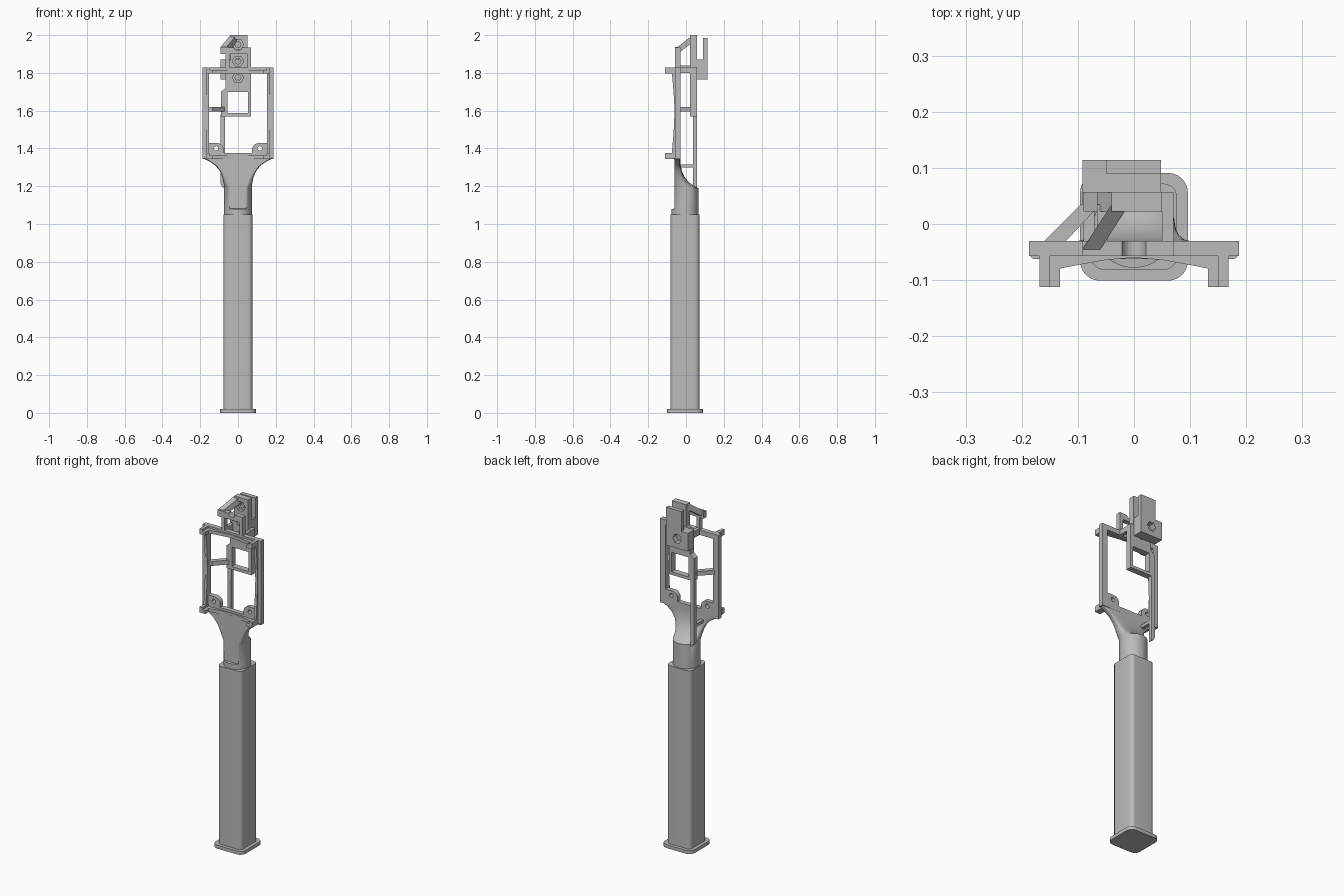
import bpy, bmesh, math
from mathutils import Vector

cube = bpy.data.objects.get("Cube")
if cube:
    bpy.data.objects.remove(cube)

GREY = (0.5, 0.5, 0.5, 1)
mat = bpy.data.materials.new("matte grey")
mat.use_nodes = True
mat.diffuse_color = GREY
mat.node_tree.nodes["Principled BSDF"].inputs["Base Color"].default_value = GREY


def loft(name, sections, smooth=False):
    """Skin a closed solid through rings that have equal point counts."""
    bm = bmesh.new()
    rings = [[bm.verts.new(p) for p in s] for s in sections]
    n = len(rings[0])
    for a, b in zip(rings, rings[1:]):
        for i in range(n):
            j = (i + 1) % n
            bm.faces.new((a[i], a[j], b[j], b[i]))
    bm.faces.new(rings[0][::-1])
    bm.faces.new(rings[-1])
    bmesh.ops.recalc_face_normals(bm, faces=bm.faces)
    mesh = bpy.data.meshes.new(name)
    bm.to_mesh(mesh)
    bm.free()
    ob = bpy.data.objects.new(name, mesh)
    bpy.context.collection.objects.link(ob)
    mesh.materials.append(mat)
    if smooth:
        bpy.ops.object.select_all(action='DESELECT')
        ob.select_set(True)
        bpy.context.view_layer.objects.active = ob
        bpy.ops.object.shade_smooth_by_angle(angle=math.radians(35))
    return ob


def box(name, x, y, z):
    ring = [(x[0], y[0]), (x[1], y[0]), (x[1], y[1]), (x[0], y[1])]
    return loft(name, [[(a, b, h) for a, b in ring] for h in z])


def slab(name, outline, y, smooth=False):
    """Extrude an (x, z) outline along y."""
    return loft(name, [[(a, d, b) for a, b in outline] for d in y], smooth)


def disc(x, z, r, n):
    return [(x + r * math.cos(math.tau * i / n), z + r * math.sin(math.tau * i / n))
            for i in range(n)]


def cut(target, outline, y):
    cutter = slab(target.name + "_cutter", outline, y)
    cutter.hide_render = True
    cutter.hide_set(True)
    cutter.display_type = 'WIRE'
    mod = target.modifiers.new("cut", 'BOOLEAN')
    mod.operation = 'DIFFERENCE'
    mod.solver = 'EXACT'
    mod.object = cutter
    # bake the cut so that no helper stays in the scene
    dg = bpy.context.evaluated_depsgraph_get()
    baked = bpy.data.meshes.new_from_object(target.evaluated_get(dg))
    target.modifiers.clear()
    target.data = baked
    bpy.data.objects.remove(cutter)


def rounded_post(name, half, radius, z, cy=-0.005):
    ring = []
    for q in range(4):
        sx, sy = [(1, 1), (-1, 1), (-1, -1), (1, -1)][q]
        for i in range(7):
            t = math.pi / 2 * (q + i / 6)
            ring.append((sx * (half - radius) + radius * math.cos(t),
                         cy + sy * (half - radius) + radius * math.sin(t)))
    return loft(name, [[(a, b, h) for a, b in ring] for h in z], True)


# Grip and its foot plate
rounded_post("foot_plate", 0.096, 0.035, (0, 0.02))
rounded_post("grip", 0.077, 0.025, (0.02, 1.05))


# Neck: round below, flattened and flared into wings above
def neck_ring(z, w, c, back, front, power):
    ring = []
    for i in range(64):
        t = math.tau * i / 64
        s = math.sin(t)
        if s > 0:
            y = c + (back - c) * s ** power
        else:
            y = max(front, c + 0.073 * s)
        ring.append((w * math.cos(t), y, z))
    return ring


FLAT = -0.062
loft("neck", [neck_ring(*s) for s in [
    (1.05, 0.073, -0.005, 0.066, -0.08, 1),
    (1.08, 0.073, -0.005, 0.066, -0.08, 1),
    (1.081, 0.073, -0.005, 0.066, FLAT, 1),
    (1.19, 0.073, -0.005, 0.066, FLAT, 1),
    (1.20, 0.074, -0.01, 0.045, FLAT, 0.9),
    (1.22, 0.076, -0.02, 0.015, FLAT, 0.8),
    (1.25, 0.083, -0.03, -0.008, FLAT, 0.6),
    (1.28, 0.096, -0.038, -0.022, FLAT, 0.5),
    (1.31, 0.12, -0.042, -0.028, FLAT, 0.4),
    (1.33, 0.15, -0.045, -0.03, FLAT, 0.3),
    (1.35, 0.187, -0.045, -0.03, FLAT, 0.2)]], True)

# Main frame
FY = (-0.057, -0.03)
box("frame_bottom_bar", (-0.187, 0.187), FY, (1.343, 1.375))
box("frame_top_bar", (-0.187, 0.187), FY, (1.8, 1.828))
for side, sx in (("left", 1), ("right", -1)):
    def span(a, b):
        return sorted((sx * a, sx * b))
    box(side + "_frame_bar", span(0.153, 0.187), FY, (1.343, 1.828))
    # thin rail, bowed along its front edge
    rail = [(-0.055, 1.36), (-0.076, 1.36), (-0.066, 1.48), (-0.06, 1.6),
            (-0.066, 1.7), (-0.076, 1.81), (-0.055, 1.81)]
    loft(side + "_rail", [[(x, y, z) for y, z in rail] for x in span(0.153, 0.168)])
    for level, z in (("lower", (1.343, 1.375)), ("upper", (1.797, 1.828))):
        box(f"{side}_{level}_prong", span(0.15, 0.168), (-0.112, -0.05), z)
        box(f"{side}_{level}_prong_step", span(0.132, 0.152), (-0.112, -0.05),
            (z[0], z[1] - 0.012))
        # curved lip that fades towards the middle
        lip = [(0.135, -0.05), (0.135, -0.08), (0.1, -0.073), (0.05, -0.064), (0, -0.06), (0, -0.05)]
        loft(f"{side}_{level}_lip", [[(sx * x, y, h) for x, y in lip] for h in (z[0], z[1] - 0.012)])
    # rounded screw ear in the lower corner
    ear = [(sx * 0.155, 1.37), (sx * 0.075, 1.37)]
    ear += [(sx * (0.108 - 0.033 * math.cos(t)), 1.395 + 0.033 * math.sin(t))
            for t in [math.pi / 2 * i / 8 for i in range(9)]]
    ear += [(sx * 0.155, 1.428)]
    ob = slab(side + "_screw_ear", ear, FY, True)
    cut(ob, disc(sx * 0.115, 1.4, 0.012, 16), (-0.1, 0))

# Open upper hoop above the frame
for side, x in (("right", (-0.066, -0.046)), ("left", (0.05, 0.07))):
    box(side + "_hoop_post", x, FY, (1.82, 1.935))
hoop = box("hoop_top", (-0.066, 0.07), FY, (1.9, 1.935))
cut(hoop, disc(0, 1.94, 0.022, 24), (-0.1, 0))

# Back carrier: upper tongue and lower windowed plate
BY = (0.022, 0.057)
profile = [(-0.09, 1.57), (0.07, 1.57), (0.07, 1.83), (0.05, 1.83), (0.05, 2.0),
           (-0.04, 2.0), (-0.04, 1.87), (-0.066, 1.83), (-0.066, 1.72), (-0.09, 1.7)]
carrier = slab("back_carrier", profile, BY)
cut(carrier, [(-0.055, 1.587), (0.053, 1.587), (0.053, 1.7), (-0.055, 1.7)], (0, 0.1))
for z in (1.775, 1.862, 1.95):
    cut(carrier, disc(0, z, 0.03, 6), (0, 0.04))
    cut(carrier, disc(0, z, 0.015, 20), (0, 0.1))

# Rear clamp block with a nut pocket, and its upright tab
block = box("rear_block", (-0.092, 0.048), (0.056, 0.114), (1.765, 1.87))
cut(block, disc(-0.022, 1.82, 0.028, 6), (0.08, 0.2))
box("rear_tab", (-0.05, 0.048), (0.09, 0.114), (1.86, 1.985))

# Long strip from the carrier down to the neck
strip = [(-0.092, 1.58), (-0.092, 1.215), (-0.085, 1.198), (-0.07, 1.188), (-0.068, 1.58)]
slab("back_strip", strip, (0.036, 0.057))
box("strip_bridge", (-0.09, -0.07), (-0.035, 0.04), (1.298, 1.315))


# Struts joining the frame to the carrier
def strut(name, front, back):
    ends = []
    for (x0, x1, z0, z1), y in ((front, -0.045), (back, 0.035)):
        ends.append([(x0, y, z0), (x1, y, z0), (x1, y, z1), (x0, y, z1)])
    loft(name, ends)


strut("middle_strut", (-0.175, -0.135, 1.595, 1.62), (-0.095, -0.06, 1.595, 1.62))
strut("upper_right_strut", (-0.066, -0.046, 1.8, 1.838), (-0.066, -0.046, 1.8, 1.838))
strut("upper_left_strut", (0.05, 0.07, 1.8, 1.828), (0.05, 0.07, 1.8, 1.828))
strut("top_strut", (-0.092, -0.06, 1.9, 1.937), (-0.04, -0.008, 1.962, 2.0))
box("top_strut_foot", (-0.092, -0.05), FY, (1.9, 1.937))
